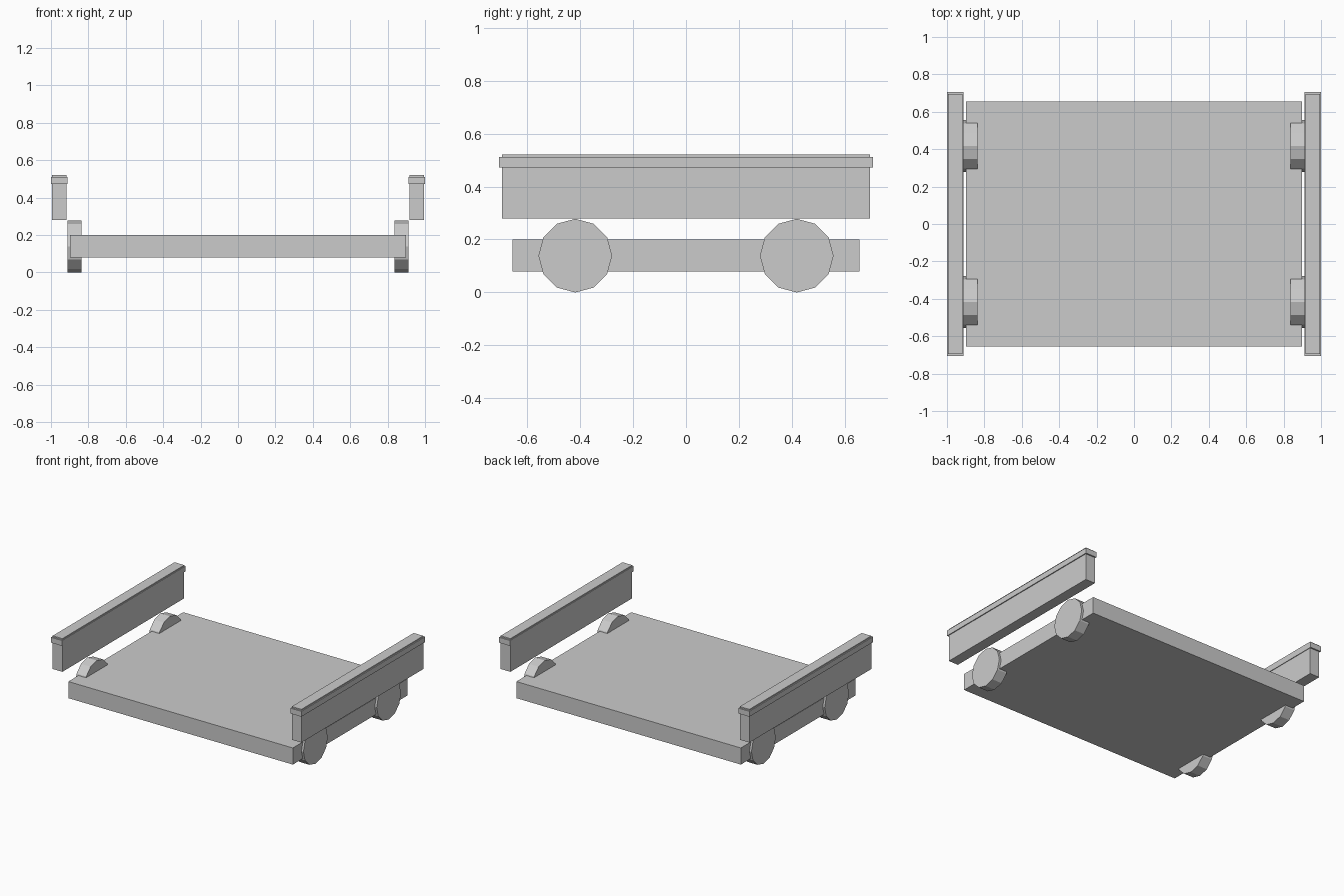
import bpy
import math

if "Cube" in bpy.data.objects:
    bpy.data.objects.remove(bpy.data.objects["Cube"], do_unlink=True)

# One plain grey for every part
grey = bpy.data.materials.new("light_grey")
grey.use_nodes = True
COLOUR = (0.6, 0.6, 0.6, 1.0)
grey.diffuse_color = COLOUR
for node in grey.node_tree.nodes:
    if node.type == "BSDF_PRINCIPLED":
        node.inputs["Base Color"].default_value = COLOUR


def finish(name):
    obj = bpy.context.object
    obj.name = name
    obj.data.materials.append(grey)
    bpy.ops.object.transform_apply(location=False, rotation=True, scale=True)
    return obj


def box(name, x, width, depth, bottom, top):
    bpy.ops.mesh.primitive_cube_add(size=1, location=(x, 0, (bottom + top) / 2))
    bpy.context.object.scale = (width, depth, top - bottom)
    return finish(name)


def wheel(name, x, y, radius, thickness):
    bpy.ops.mesh.primitive_cylinder_add(
        vertices=12, radius=radius, depth=thickness,
        location=(x, y, radius), rotation=(0, math.pi / 2, 0))
    return finish(name)


# Flat deck
box("deck", 0, 1.794, 1.31, 0.08, 0.2)

for side, sx in (("left", 1), ("right", -1)):
    # Side rail with a slightly wider band near its top
    box(side + "_rail", sx * 0.955, 0.077, 1.39, 0.28, 0.52)
    box(side + "_rail_band", sx * 0.956, 0.088, 1.41, 0.472, 0.511)
    # Twelve-sided wheels
    for end, sy in (("front", -1), ("back", 1)):
        wheel(f"{end}_{side}_wheel", sx * 0.874, sy * 0.418, 0.139, 0.077)
